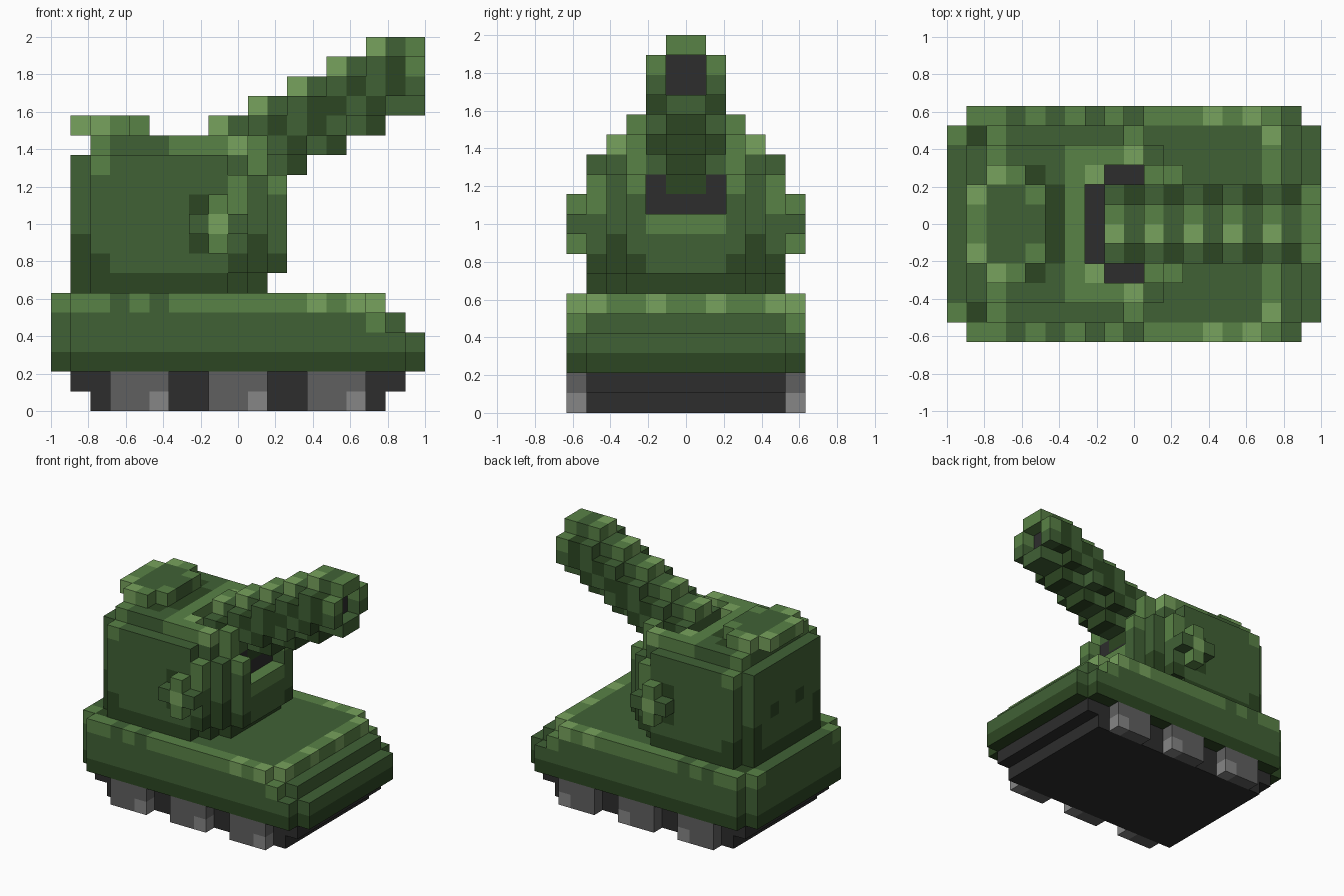
import bpy, bmesh
from mathutils import Vector

cube = bpy.data.objects.get("Cube")
if cube:
    bpy.data.objects.remove(cube, do_unlink=True)

U = 2 / 19          # block size: 19 long, 12 wide, 19 high
PALETTE = {
    "dark_green": (44, 70, 34), "green": (64, 97, 53), "mid_green": (89, 130, 70),
    "light_green": (119, 162, 93), "black": (45, 45, 45),
    "grey": (96, 96, 96), "light_grey": (134, 134, 134),
}
NAMES = list(PALETTE)


def linear(c):
    c /= 255
    return c / 12.92 if c <= 0.04045 else ((c + 0.055) / 1.055) ** 2.4


def make_material(name):
    rgba = (*[linear(c) for c in PALETTE[name]], 1)
    m = bpy.data.materials.new(name)
    m.use_nodes = True
    m.diffuse_color = rgba
    bsdf = m.node_tree.nodes["Principled BSDF"]
    bsdf.inputs["Base Color"].default_value = rgba
    bsdf.inputs["Roughness"].default_value = 0.9
    return m


MATERIALS = [make_material(n) for n in NAMES]
blocks = {}         # (i, j, k) -> (part, colour)


def box(part, colour, i, j, k, mirror=True):
    """Fill an inclusive block range, mirrored across the middle; colour None carves."""
    for x in range(i[0], i[1] + 1):
        for y in range(j[0], j[1] + 1):
            for z in range(k[0], k[1] + 1):
                for yy in {y, 11 - y} if mirror else {y}:
                    if colour:
                        blocks[x, yy, z] = (part, colour)
                    else:
                        blocks.pop((x, yy, z), None)


def paint(colour, *cells):
    """Recolour single existing blocks on both sides."""
    for x, y, z in cells:
        for yy in (y, 11 - y):
            if (x, yy, z) in blocks:
                blocks[x, yy, z] = (blocks[x, yy, z][0], colour)


# Chassis and wheels
box("chassis", "black", (2, 16), (1, 5), (0, 0))
box("chassis", "black", (1, 17), (1, 5), (1, 1))
for i in (3, 8, 13):
    box("wheels", "grey", (i, i + 2), (0, 0), (0, 1))
    paint("light_grey", (i + 2, 0, 0))

# Hull: four layers, stepped at the nose, corners notched
for k, nose, colour in ((2, 18, "dark_green"), (3, 18, "green"), (4, 17, "green"), (5, 16, "green")):
    box("hull", colour, (0, nose), (1, 5), (k, k))
    box("hull", colour, (1, nose - 1), (0, 0), (k, k))
box("hull", "mid_green", (1, 15), (0, 0), (5, 5))
box("hull", "mid_green", (16, 16), (1, 5), (5, 5))
paint("mid_green", (0, 1, 5), (16, 0, 4))
paint("green", (3, 0, 5), (5, 0, 5), (4, 0, 5))
paint("mid_green", (4, 0, 5))
paint("light_green", (13, 0, 5), (15, 0, 5), (16, 1, 5), (16, 4, 5))
paint("dark_green", (1, 1, 5))

# Turret: layers with stepped front corners
for k in range(6, 13):
    end = 10 if k in (6, 12) else 11
    colour = "dark_green" if k == 6 else "green"
    box("turret", colour, (2, end - 2), (1, 1), (k, k))
    box("turret", colour, (1, end - 1), (2, 2), (k, k))
    box("turret", colour, (1, end), (3, 5), (k, k))
box("turret", "green", (2, 9), (2, 2), (13, 13))
box("turret", "green", (2, 10), (3, 5), (13, 13))
# Turret trim
box("turret", "mid_green", (6, 9), (2, 2), (13, 13))
box("turret", "mid_green", (10, 10), (3, 3), (12, 13))
box("turret", "mid_green", (6, 6), (3, 5), (13, 13))
box("turret", "mid_green", (11, 11), (4, 5), (9, 9))
box("turret", "dark_green", (5, 5), (4, 5), (13, 13))
box("turret", "dark_green", (11, 11), (3, 3), (7, 7))
paint("mid_green", (2, 1, 12), (2, 2, 13), (9, 1, 11), (9, 1, 12), (10, 2, 12), (11, 3, 11), (9, 1, 10))
paint("light_green", (9, 2, 13), (7, 3, 13))
paint("dark_green", (1, 2, 7), (1, 2, 8), (2, 1, 7), (9, 1, 7), (10, 2, 7), (10, 2, 8),
      (7, 1, 8), (7, 1, 10), (4, 3, 13), (1, 4, 9))

# Gun slot with black lining
box("turret", None, (7, 11), (4, 5), (10, 13))
box("turret", None, (8, 9), (3, 3), (13, 13))
box("gun_slot", "black", (7, 9), (4, 5), (10, 12))
box("gun_slot", "black", (8, 9), (3, 3), (12, 12))
box("gun_slot", "black", (10, 10), (4, 5), (10, 11))

# Hatch
box("hatch", "green", (1, 4), (4, 5), (14, 14))
box("hatch", "mid_green", (2, 3), (3, 3), (14, 14))
paint("mid_green", (1, 5, 14), (4, 4, 14))
paint("light_green", (1, 4, 14), (2, 3, 14))
paint("green", (3, 5, 14))

# Side hubs, plus shaped
box("side_hubs", "mid_green", (8, 8), (0, 0), (8, 10))
box("side_hubs", "green", (7, 9), (0, 0), (9, 9))
paint("light_green", (8, 0, 9))

# Gun barrel: rounded section that climbs one block every two
for i in range(8, 19):
    top, low = min(18, 14 + (i - 8) // 2), 10 + (i - 7) // 2
    odd = i % 2 == 1
    for k in range(low, top + 1):
        box("gun_barrel", "dark_green" if k < top - 1 else "green", (i, i), (5, 5), (k, k))
        if low < k < top:
            dark = odd if k == top - 1 else (i + k) % 2 == 1
            box("gun_barrel", "dark_green" if dark and i < 18 else "green", (i, i), (4, 4), (k, k))
    if i == 18:
        paint("mid_green", (i, 5, top), (i, 4, top - 1))
        paint("green", (i, 5, low))
    elif odd:
        paint("green", (i, 5, top), (i, 5, low))
    else:
        box("gun_barrel", "light_green", (i, i), (5, 5), (top, top), mirror=False)
        box("gun_barrel", "mid_green", (i, i), (6, 6), (top, top), mirror=False)
# Muzzle bore
box("gun_barrel", None, (18, 18), (5, 5), (16, 17))
box("gun_barrel", "black", (17, 17), (5, 5), (16, 17))


def build(part):
    """Make one object from the exposed block faces of a part."""
    bm = bmesh.new()
    for cell, (owner, colour) in blocks.items():
        if owner != part:
            continue
        centre = Vector((cell[0] - 9, cell[1] - 5.5, cell[2] + 0.5))
        for axis in range(3):
            for sign in (-1, 1):
                n = Vector((0, 0, 0))
                n[axis] = sign
                if tuple(int(c + d) for c, d in zip(cell, n)) in blocks:
                    continue
                a = Vector((0, 0, 0))
                a[(axis + 1) % 3] = 0.5
                b = n.cross(a)
                mid = centre + n * 0.5
                corners = (mid - a - b, mid + a - b, mid + a + b, mid - a + b)
                f = bm.faces.new([bm.verts.new(p * U) for p in corners])
                f.material_index = NAMES.index(colour)
    bmesh.ops.remove_doubles(bm, verts=bm.verts, dist=0.001)
    mesh = bpy.data.meshes.new(part)
    bm.to_mesh(mesh)
    bm.free()
    for m in MATERIALS:
        mesh.materials.append(m)
    bpy.context.scene.collection.objects.link(bpy.data.objects.new(part, mesh))


for part in ("chassis", "wheels", "hull", "turret", "gun_slot", "hatch", "side_hubs", "gun_barrel"):
    build(part)
